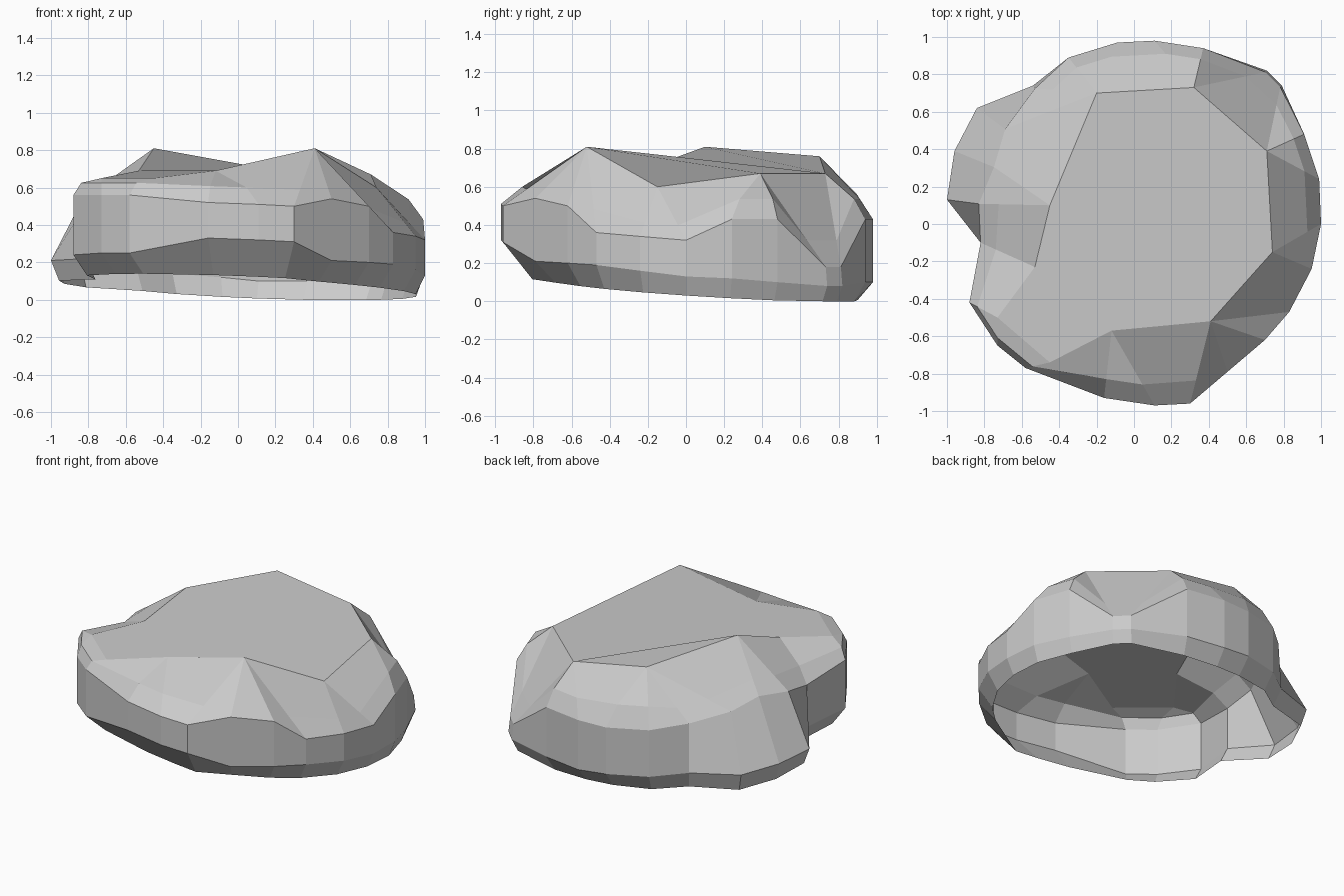
import bpy
import bmesh
from mathutils import Vector

cube = bpy.data.objects.get("Cube")
if cube:
    bpy.data.objects.remove(cube, do_unlink=True)

# One grey stone material
stone = bpy.data.materials.new("stone_grey")
stone.use_nodes = True
stone_colour = (0.6, 0.6, 0.6, 1)
stone.diffuse_color = stone_colour
stone.node_tree.nodes["Principled BSDF"].inputs["Base Color"].default_value = stone_colour

# Corners of the uneven top facet, counter-clockwise
top_corners = [
    (.74, -.15, .6), (.71, .39, .67), (.32, .73, .67), (-.2, .7, .76),
    (-.45, .1, .81), (-.53, -.23, .69), (-.73, -.5, .65), (-.45, -.74, .65),
    (-.12, -.57, .69), (.41, -.52, .81),
]

# Outline columns: x, y, foot of wall, head of wall, inset of head, top corner
columns = [
    (1, 0, .13, .32, 0, 0),
    (.99, .24, .12, .43, 0, 1),
    (.91, .48, .1, .43, 0, 1),
    (.79, .74, .08, .18, .01, 1),
    (.71, .82, .08, .18, .01, 2),
    (.37, .94, .1, .43, 0, 2),
    (.11, .98, .1, .43, 0, 2),
    (-.09, .97, .12, .43, 0, 3),
    (-.35, .89, .14, .45, 0, 3),
    (-.54, .74, .16, .48, .02, 3),
    (-.84, .62, .18, .52, .18, 3),
    (-.96, .39, .2, .56, .22, 4),
    (-1, .13, .21, .54, .17, 4),
    (-.82, -.1, .22, .5, 0, 5),
    (-.88, -.42, .24, .56, 0, 6),
    (-.73, -.65, .25, .56, 0, 6),
    (-.58, -.77, .25, .56, 0, 7),
    (-.16, -.93, .33, .52, 0, 8),
    (.11, -.97, .32, .51, 0, 8),
    (.3, -.96, .31, .5, 0, 9),
    (.5, -.79, .21, .54, 0, 9),
    (.7, -.62, .2, .5, 0, 9),
    (.83, -.47, .19, .36, 0, 9),
    (.95, -.24, .16, .34, 0, 0),
]


def rim_point(x, y):
    """Open lower rim: drawn in under the wall, on a slanting plane."""
    scale = .86 + .05 * y + .09 * abs(x)
    return Vector((x * scale, y * scale, max(0, .07 - .04 * x - .06 * y)))


def shoulder_point(head, corner, full):
    """Break in the slope above the wall, raised where the rock is rounded."""
    point = head.lerp(corner, .28)
    if full:
        point.z += .04
    return point


def bridge(bm, lower, upper):
    """Join two closed rings; repeated corners give triangles."""
    for i in range(len(lower)):
        j = (i + 1) % len(lower)
        corners = [lower[i], lower[j], upper[j], upper[i]]
        bm.faces.new(list(dict.fromkeys(corners)))


bm = bmesh.new()
top = [bm.verts.new(corner) for corner in top_corners]
rim, foot, head, shoulder, crown = [], [], [], [], []
for x, y, low, high, inset, index in columns:
    head_co = Vector((x * (1 - inset), y * (1 - inset), high))
    full = inset == 0 and (y > .2 or x < .2)
    rim.append(bm.verts.new(rim_point(x, y)))
    foot.append(bm.verts.new((x, y, low)))
    head.append(bm.verts.new(head_co))
    shoulder.append(bm.verts.new(shoulder_point(head_co, top[index].co, full)))
    crown.append(top[index])

# Undercut, wall, shoulder and upper slope
rings = [rim, foot, head, shoulder, crown]
for lower, upper in zip(rings, rings[1:]):
    bridge(bm, lower, upper)

# Folded top facet
a, b, c, d, e, f, g, h, i, j = top
for face in ((j, a, b), (j, b, c), (c, d, e), (c, e, f),
             (c, f, i), (c, i, j), (f, g, h), (f, h, i)):
    bm.faces.new(face)

mesh = bpy.data.meshes.new("rock_shell")
bm.to_mesh(mesh)
bm.free()
mesh.materials.append(stone)
rock = bpy.data.objects.new("rock_shell", mesh)
bpy.context.collection.objects.link(rock)

# Shade the folded top as one facet, every other face flat
top_faces = list(mesh.polygons)[-8:]
top_normal = sum((p.normal * p.area for p in top_faces), Vector()).normalized()
first_top = top_faces[0].index
normals = []
for polygon in mesh.polygons:
    normal = top_normal if polygon.index >= first_top else polygon.normal
    normals.extend([normal.copy()] * polygon.loop_total)
mesh.normals_split_custom_set(normals)
